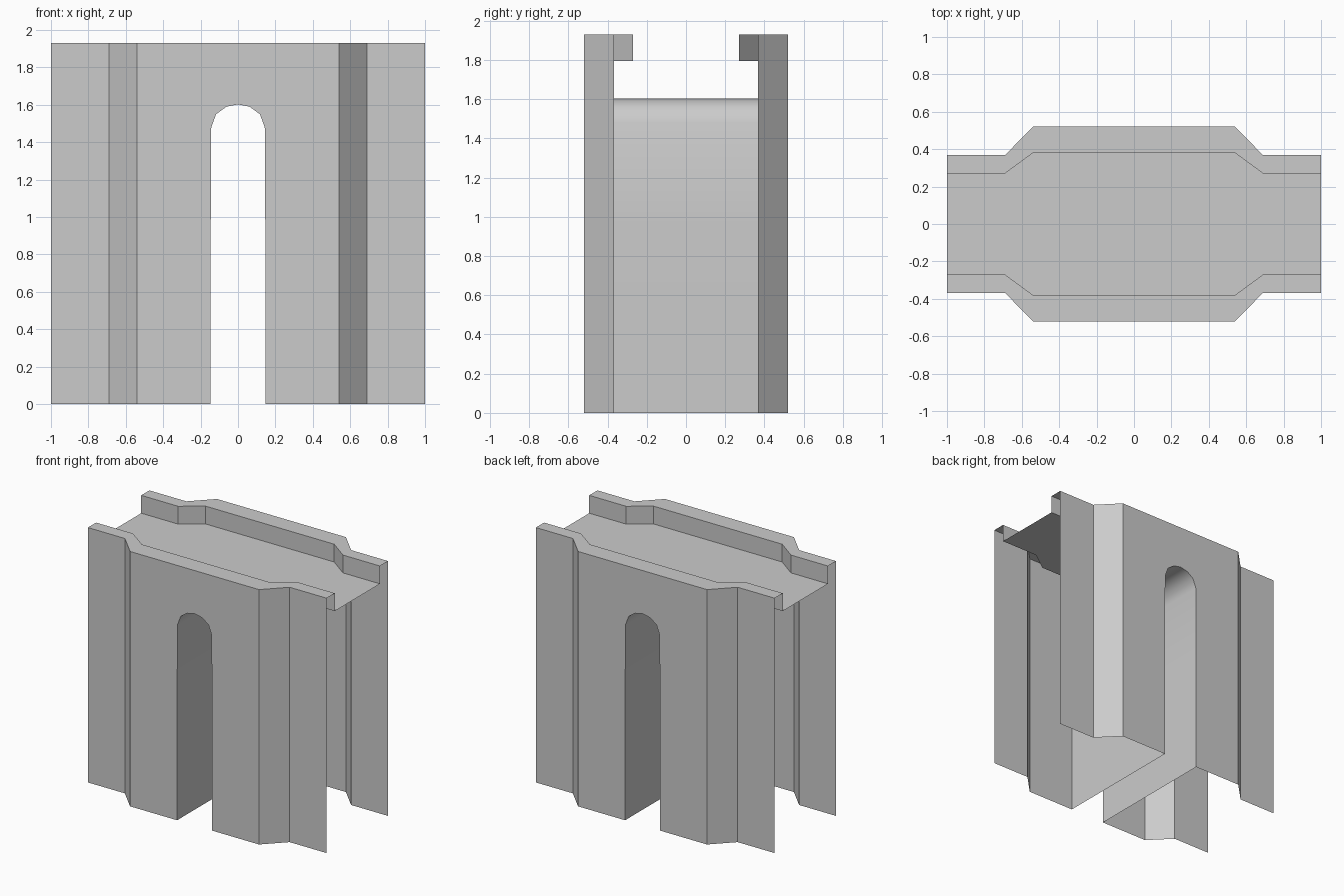
import bpy
import bmesh

cube = bpy.data.objects.get("Cube")
if cube:
    bpy.data.objects.remove(cube)

TOP, DECK = 1.93, 1.795
OUTER = [(-1, -.368), (-.69, -.368), (-.54, -.52), (.54, -.52), (.69, -.368), (1, -.368)]
INNER = [(-1, -.27), (-.69, -.27), (-.54, -.38), (.54, -.38), (.69, -.27), (1, -.27)]
HALF_ARCH = [(-.146, 0), (-.146, .93), (-.143, 1.48), (-.117, 1.55), (-.062, 1.59)]
ARCH = HALF_ARCH + [(0, 1.603)] + [(-x, z) for x, z in reversed(HALF_ARCH)]

grey = bpy.data.materials.new("stone grey")
grey.use_nodes = True
colour = (0.6, 0.6, 0.6, 1)
grey.diffuse_color = colour
grey.node_tree.nodes["Principled BSDF"].inputs["Base Color"].default_value = colour


def make(name, faces, mirror=False, smooth=False):
    """Build an object from polygons, welding shared corners."""
    bm = bmesh.new()
    for points in faces:
        face = bm.faces.new([bm.verts.new(p) for p in points])
        face.smooth = smooth
    bmesh.ops.remove_doubles(bm, verts=bm.verts, dist=0.0005)
    mesh = bpy.data.meshes.new(name)
    bm.to_mesh(mesh)
    bm.free()
    mesh.materials.append(grey)
    obj = bpy.data.objects.new(name, mesh)
    bpy.context.collection.objects.link(obj)
    if mirror:
        mod = obj.modifiers.new("Mirror", 'MIRROR')
        mod.use_axis = (False, True, False)
        mod.use_mirror_merge = False
    return obj


def strip(path, low, high):
    """Vertical faces standing on a plan path."""
    return [[(*a, low), (*b, low), (*b, high), (*a, high)]
            for a, b in zip(path, path[1:])]


# Outer walls, with the arch opening in the middle panel
walls = strip(OUTER, 0, TOP)
x, y = OUTER[3]
walls[2] = ([(-x, y, TOP), (-x, y, 0)] + [(px, y, pz) for px, pz in ARCH]
            + [(x, y, 0), (x, y, TOP)])
make("side_walls", walls, mirror=True)

# Hollow parapets: top rim and inner face, open at the ends
rim = [[(*a, TOP), (*b, TOP), (*d, TOP), (*c, TOP)]
       for a, b, c, d in zip(OUTER, OUTER[1:], INNER, INNER[1:])]
inside = [face[::-1] for face in strip(INNER, DECK, TOP)]
make("parapets", rim + inside, mirror=True)

# Deck between the parapets
make("deck", [[(*a, DECK), (*b, DECK), (b[0], -b[1], DECK), (a[0], -a[1], DECK)]
              for a, b in zip(INNER, INNER[1:])])

# Arched passage lining
make("arch_passage", [[(a[0], y, a[1]), (a[0], -y, a[1]), (b[0], -y, b[1]), (b[0], y, b[1])]
                      for a, b in zip(ARCH, ARCH[1:])], smooth=True)
